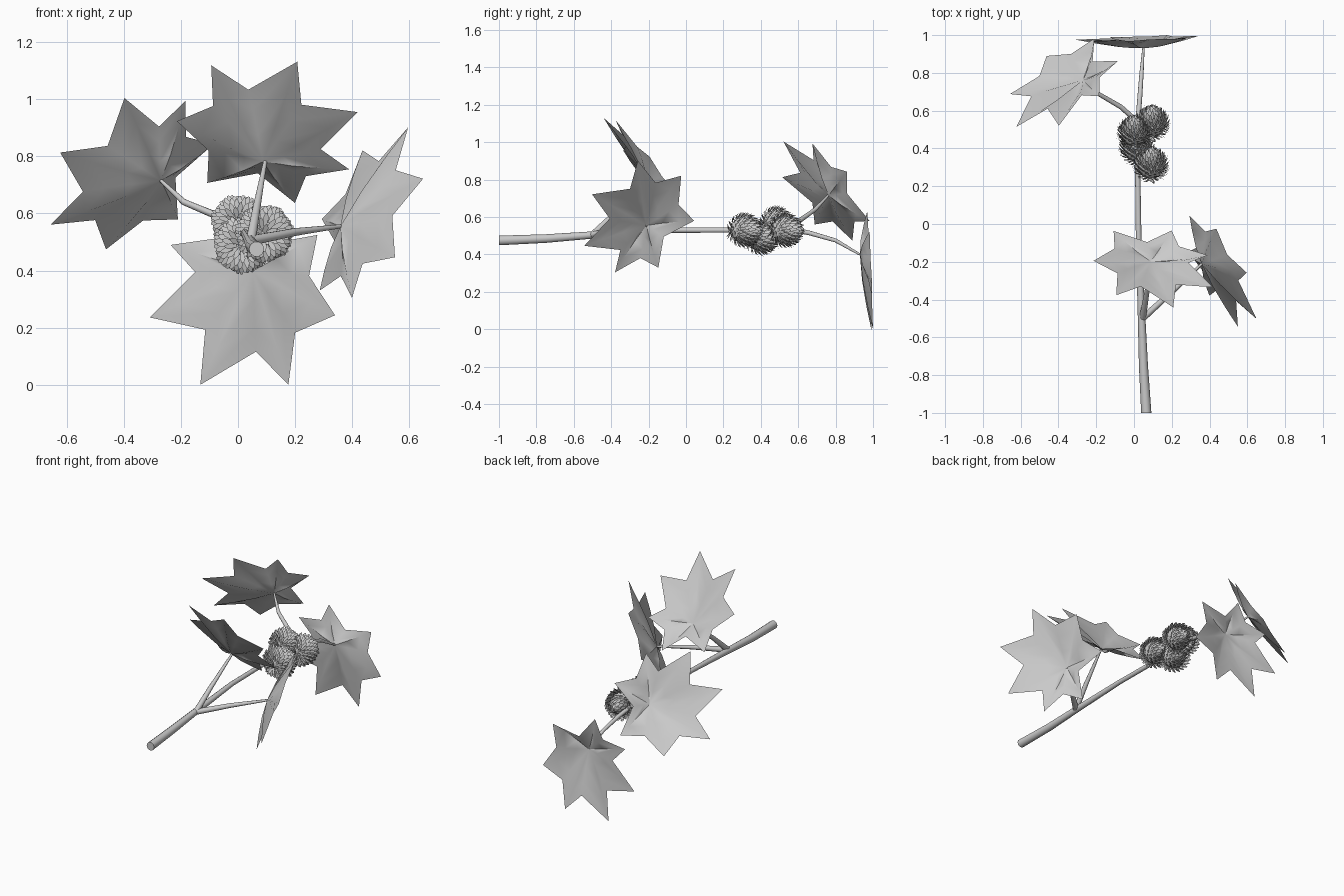
import bpy, bmesh, math
from mathutils import Vector

cube = bpy.data.objects.get("Cube")
if cube:
    bpy.data.objects.remove(cube, do_unlink=True)

GREY = (0.6, 0.6, 0.6, 1)
grey = bpy.data.materials.new("plain_grey")
grey.use_nodes = True
grey.diffuse_color = GREY
grey.node_tree.nodes["Principled BSDF"].inputs["Base Color"].default_value = GREY


def mesh_object(name, bm, smooth=None):
    mesh = bpy.data.meshes.new(name)
    bm.to_mesh(mesh)
    bm.free()
    mesh.materials.append(grey)
    obj = bpy.data.objects.new(name, mesh)
    bpy.context.collection.objects.link(obj)
    if smooth:
        bpy.ops.object.select_all(action='DESELECT')
        obj.select_set(True)
        bpy.context.view_layer.objects.active = obj
        bpy.ops.object.shade_smooth_by_angle(angle=math.radians(smooth))
    return obj


# Tapered round stems: each point is x, y, z, radius
def stem(name, points, sides=10):
    bm = bmesh.new()
    rings = []
    centres = [Vector(p[:3]) for p in points]
    for i, p in enumerate(points):
        along = centres[min(i + 1, len(points) - 1)] - centres[max(i - 1, 0)]
        if i == 0 and name == "main_branch":
            along = Vector((0, 1, 0))
        a = along.cross(Vector((0, 0, 1))).normalized()
        b = a.cross(along).normalized()
        turn = [math.tau * k / sides for k in range(sides)]
        rings.append([bm.verts.new(centres[i] + p[3] * (a * math.cos(t) + b * math.sin(t)))
                      for t in turn])
    for low, high in zip(rings, rings[1:]):
        for k in range(sides):
            n = (k + 1) % sides
            bm.faces.new((low[k], low[n], high[n], high[k]))
    bm.faces.new(rings[0])
    bm.faces.new(rings[-1])
    bmesh.ops.recalc_face_normals(bm, faces=bm.faces)
    return mesh_object(name, bm, 40)


stem("main_branch", [(.065, -1, .475, .027), (.05, -.75, .485, .024), (.04, -.49, .505, .02),
                     (.025, -.1, .53, .015), (.02, .25, .53, .014), (.02, .58, .54, .013)])
stem("upper_stalk", [(.045, -.5, .505, .018), (.065, -.38, .62, .014), (.095, -.2, .78, .007)])
stem("left_stalk", [(.045, -.5, .505, .018), (.2, -.36, .535, .014), (.36, -.21, .555, .007)])
stem("right_stalk", [(.02, .54, .54, .013), (-.07, .62, .59, .013), (-.19, .69, .64, .011),
                     (-.27, .76, .715, .006)])
stem("back_stalk", [(.02, .54, .54, .013), (.03, .66, .515, .013), (.04, .8, .475, .011),
                    (.05, .93, .4, .006)])

# Lobed leaf outline: angle from the main lobe and distance from the stalk
OUTLINE = [(0, .44), (27, .285), (42, .42), (59, .265), (86, .33), (109, .2), (143, .26),
           (180, .1), (221, .24), (253, .17), (277, .3), (296, .2), (319, .395), (346, .265)]


def leaf(name, centre, main_tip, facing):
    """Cupped leaf; facing is the side the stalk joins."""
    centre = Vector(centre)
    w = Vector(facing).normalized()
    d = Vector(main_tip) - centre
    d = (d - w * d.dot(w)).normalized()
    e = w.cross(d)
    bm = bmesh.new()
    rows = []
    for part, lift in ((1, 0), (.7, .016), (.35, .036)):
        row = []
        for k, (deg, r) in enumerate(OUTLINE):
            t = math.radians(deg)
            crease = .006 * (1 if k % 2 == 0 else -1) * (part < 1)
            row.append(bm.verts.new(centre + r * part * (d * math.cos(t) + e * math.sin(t))
                                    + w * (lift + crease)))
        rows.append(row)
    hub = bm.verts.new(centre + w * .05)
    count = len(OUTLINE)
    for k in range(count):
        n = (k + 1) % count
        for outer, inner in zip(rows, rows[1:]):
            bm.faces.new((outer[k], outer[n], inner[n], inner[k]))
        bm.faces.new((rows[-1][k], rows[-1][n], hub))
    return mesh_object(name, bm, 60)


leaf("upper_leaf", (.095, -.16, .813), (.205, -.43, 1.125), (-.18, -1, -.82))
leaf("left_leaf", (.40, -.19, .537), (.65, -.5, .72), (-.82, -.44, .36))
leaf("right_leaf", (-.294, .797, .742), (-.62, .51, .81), (.69, -1, -.78))
leaf("back_leaf", (.05, .98, .4), (-.13, 1, .005), (.03, -1, -.04))


# Round flower heads: a core covered with overlapping pointed scales
def flower_head(name, centre, radius, scales=190):
    centre = Vector(centre)
    bm = bmesh.new()
    bmesh.ops.create_icosphere(bm, subdivisions=2, radius=radius * .78)
    bmesh.ops.translate(bm, verts=bm.verts, vec=centre)
    for i in range(scales):
        h = 1 - 2 * (i + .5) / scales
        t = i * math.pi * (3 - math.sqrt(5))
        ring = math.sqrt(1 - h * h)
        out = Vector((ring * math.cos(t), h, ring * math.sin(t)))
        side = out.cross(Vector((0, 1, 0))).normalized()
        lean = side.cross(out)
        base = centre + out * radius * .7 - lean * radius * .12
        wide = centre + out * radius * .93 + lean * radius * .12
        tip = centre + out * radius * (.98 + .04 * (i % 3)) + lean * radius * .26
        half = side * radius * .1
        corners = [base - half * .5, base + half * .5, wide + half, tip + half * .4,
                   tip - half * .4, wide - half]
        bm.faces.new([bm.verts.new(c) for c in corners])
    return mesh_object(name, bm)


flower_head("front_flower", (.09, .31, .53), .095)
flower_head("lower_flower", (.015, .40, .49), .095)
flower_head("upper_flower", (0, .48, .57), .09)
flower_head("back_flower", (.095, .53, .53), .095)
